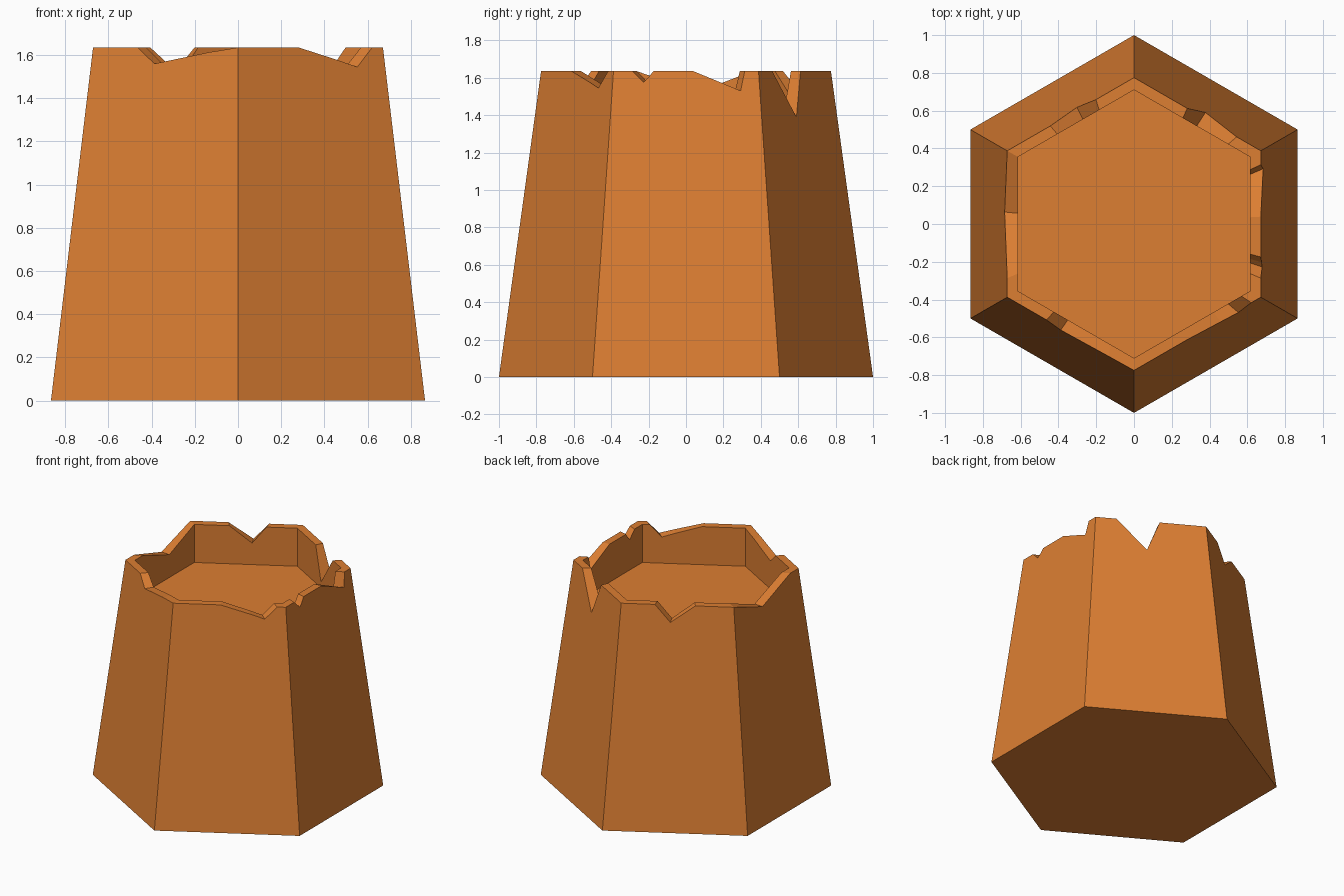
import bpy, bmesh, math

if "Cube" in bpy.data.objects:
    bpy.data.objects.remove(bpy.data.objects["Cube"])

HEIGHT, FLOOR_Z = 1.635, 1.347
TOP_R, INNER_R = 0.775, 0.71

# chipped rim: per side, (fraction along side, height), counter-clockwise from the front corner
CHIPS = [
    [(.42, HEIGHT), (.68, 1.577), (.81, 1.545), (.925, HEIGHT)],
    [(.13, HEIGHT), (.21, 1.577), (.24, 1.60), (.275, HEIGHT), (.55, HEIGHT),
     (.745, 1.572), (.87, 1.53), (.905, HEIGHT)],
    [(.19, HEIGHT), (.46, 1.39), (.58, HEIGHT)],
    [(.30, HEIGHT), (.44, 1.51), (.66, HEIGHT)],
    [(.42, 1.52), (.87, HEIGHT)],
    [(.31, HEIGHT), (.43, 1.56), (.80, 1.613)],
]


def point(side, t, radius, z):
    a = math.radians(-90 + 60 * side)
    b = a + math.radians(60)
    return (radius * (math.cos(a) * (1 - t) + math.cos(b) * t),
            radius * (math.sin(a) * (1 - t) + math.sin(b) * t), z)


def outer_radius(z):
    return 1 + (TOP_R - 1) * z / HEIGHT


bm = bmesh.new()
base = [bm.verts.new(point(s, 0, 1, 0)) for s in range(6)]
floor = [bm.verts.new(point(s, 0, INNER_R, FLOOR_Z)) for s in range(6)]
outer, inner = [], []
for s, chips in enumerate(CHIPS):
    profile = [(0, HEIGHT)] + chips
    outer.append([bm.verts.new(point(s, t, outer_radius(z), z)) for t, z in profile])
    inner.append([bm.verts.new(point(s, t, INNER_R, z)) for t, z in profile])

# underside and recessed floor
bm.faces.new(base[::-1])
bm.faces.new(floor)

# tapered outer walls, upright inner walls and the broken rim between them
for s in range(6):
    n = (s + 1) % 6
    out_row = outer[s] + [outer[n][0]]
    in_row = inner[s] + [inner[n][0]]
    bm.faces.new([base[s], base[n]] + out_row[::-1])
    bm.faces.new([floor[n], floor[s]] + in_row)
    for i in range(len(out_row) - 1):
        bm.faces.new([out_row[i], out_row[i + 1], in_row[i + 1], in_row[i]])

bmesh.ops.recalc_face_normals(bm, faces=bm.faces)
mesh = bpy.data.meshes.new("stump")
bm.to_mesh(mesh)
bm.free()

stump = bpy.data.objects.new("stump", mesh)
bpy.context.collection.objects.link(stump)
wood = bpy.data.materials.new("wood")
wood.diffuse_color = (0.72, 0.21, 0.032, 1)
wood.use_nodes = True
wood.node_tree.nodes["Principled BSDF"].inputs["Base Color"].default_value = wood.diffuse_color
mesh.materials.append(wood)
